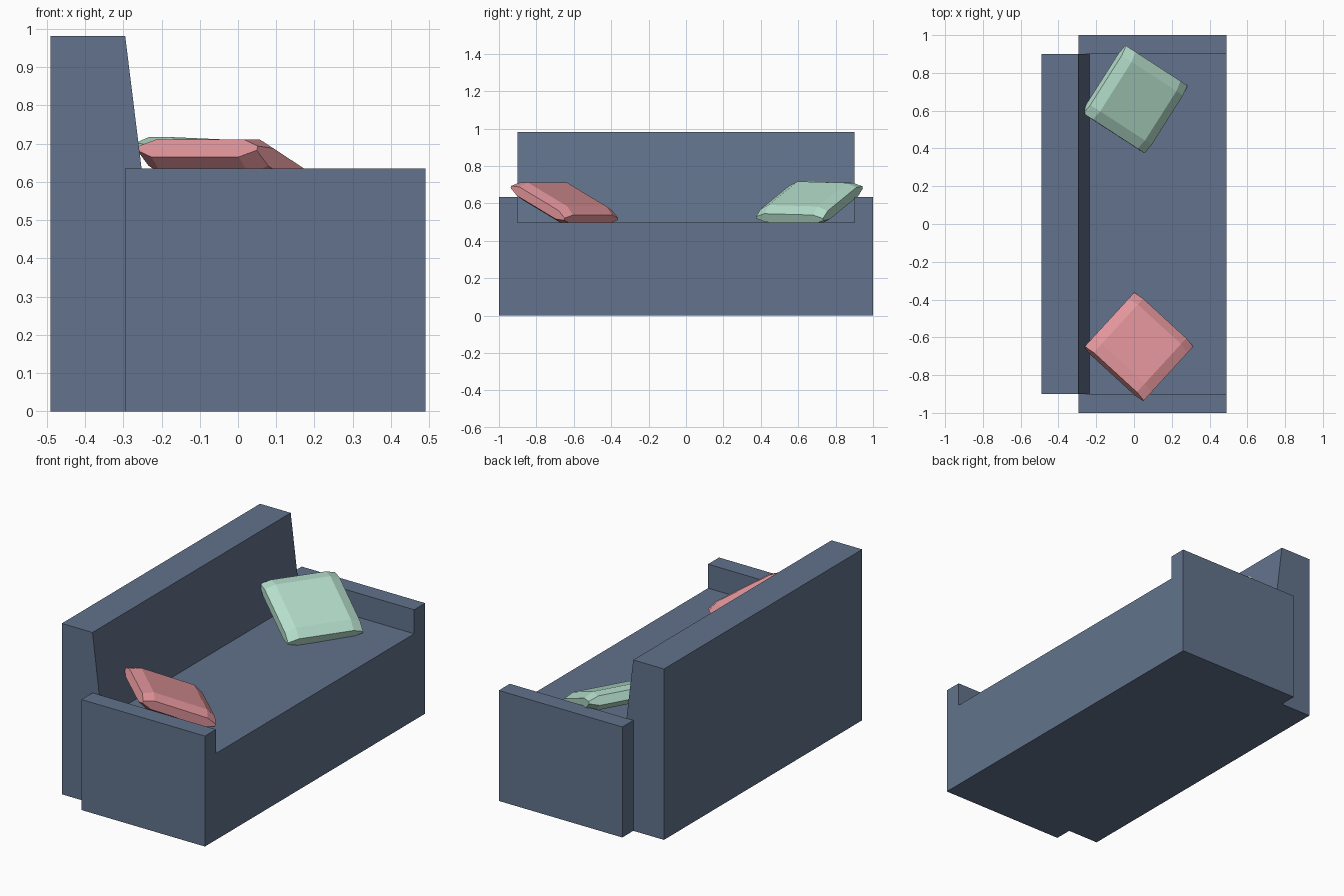
import bpy, bmesh, math
from mathutils import Matrix, Vector

if "Cube" in bpy.data.objects:
    bpy.data.objects.remove(bpy.data.objects["Cube"])


def material(name, rgb):
    m = bpy.data.materials.new(name)
    m.diffuse_color = (*rgb, 1)
    m.use_nodes = True
    m.node_tree.nodes["Principled BSDF"].inputs["Base Color"].default_value = m.diffuse_color
    return m


BLUE = material("slate blue", (0.122, 0.171, 0.262))
PINK = material("dusty pink", (0.77, 0.305, 0.33))
MINT = material("mint green", (0.46, 0.73, 0.60))


def finish(name, bm, mat):
    bmesh.ops.recalc_face_normals(bm, faces=bm.faces[:])
    me = bpy.data.meshes.new(name)
    bm.to_mesh(me)
    bm.free()
    me.materials.append(mat)
    ob = bpy.data.objects.new(name, me)
    bpy.context.collection.objects.link(ob)
    return ob


def extrude_profile(name, pts, y0, y1, mat):
    """Extrude an x-z outline along y."""
    bm = bmesh.new()
    face = bm.faces.new([bm.verts.new((x, y0, z)) for x, z in pts])
    ext = bmesh.ops.extrude_face_region(bm, geom=[face])
    verts = [g for g in ext["geom"] if isinstance(g, bmesh.types.BMVert)]
    bmesh.ops.translate(bm, verts=verts, vec=(0, y1 - y0, 0))
    return finish(name, bm, mat)


# Seat and sloping backrest share one side profile
extrude_profile("seat_and_backrest",
                [(-0.49, 0), (0.49, 0), (0.49, 0.497), (-0.235, 0.497),
                 (-0.295, 0.982), (-0.49, 0.982)], -0.9, 0.9, BLUE)

# Armrests
for side, y0, y1 in (("left", -1.0, -0.9), ("right", 0.9, 1.0)):
    extrude_profile("armrest_" + side,
                    [(-0.295, 0), (0.49, 0), (0.49, 0.635), (-0.295, 0.635)],
                    y0, y1, BLUE)


def pillow(name, loc, heading, tilt, roll, mat):
    """Square cushion, thick in the middle and pinched at its corners.
    Local +x is the raised edge."""
    half, inner = 0.212, 0.155
    thick = {0: 0.05, 1: 0.025, 2: 0.006}   # by number of outer coordinates
    steps = (-half, -inner, inner, half)
    bm = bmesh.new()
    grid = {}
    for s in (-1, 1):
        for i, x in enumerate(steps):
            for j, y in enumerate(steps):
                n = (i in (0, 3)) + (j in (0, 3))
                grid[s, i, j] = bm.verts.new((x, y, s * thick[n]))
        for i in range(3):
            for j in range(3):
                bm.faces.new([grid[s, i, j], grid[s, i + 1, j],
                              grid[s, i + 1, j + 1], grid[s, i, j + 1]])
    # Rim joining both halves
    for k in range(3):
        for e in (0, 3):
            for a, b in (((e, k), (e, k + 1)), ((k, e), (k + 1, e))):
                bm.faces.new([grid[-1, *a], grid[-1, *b],
                              grid[1, *b], grid[1, *a]])
    ob = finish(name, bm, mat)
    rot = (Matrix.Rotation(math.radians(heading), 4, 'Z')
           @ Matrix.Rotation(math.radians(-tilt), 4, 'Y')
           @ Matrix.Rotation(math.radians(roll), 4, 'X'))
    ob.matrix_world = Matrix.Translation(Vector(loc)) @ rot


pillow("pink_pillow", (0.025, -0.65, 0.602), 227.5, 24, 0, PINK)
pillow("mint_pillow", (0.005, 0.66, 0.605), 147, 24, 1.5, MINT)
